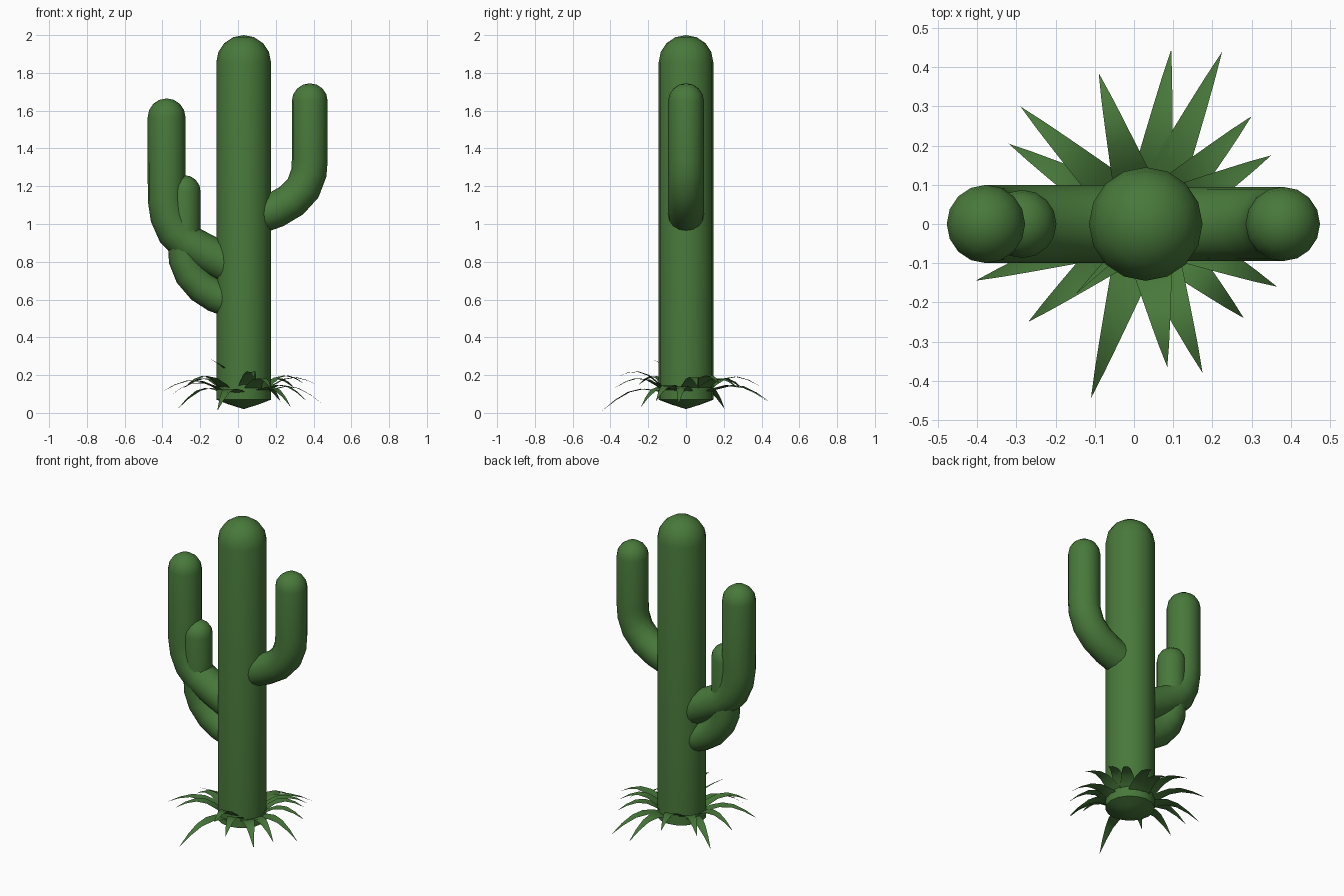
import bpy
import bmesh
from math import sin, cos, pi
from mathutils import Vector

cube = bpy.data.objects.get("Cube")
if cube:
    bpy.data.objects.remove(cube)

green = bpy.data.materials.new("cactus green")
green.use_nodes = True
colour = (0.065, 0.19, 0.043, 1)
green.diffuse_color = colour
green.node_tree.nodes["Principled BSDF"].inputs["Base Color"].default_value = colour

SIDES = 16
Y = Vector((0, 1, 0))
AXIS = Vector((0.03, 0, 0))


def finish(bm, name, angle):
    mesh = bpy.data.meshes.new(name)
    bm.to_mesh(mesh)
    bm.free()
    mesh.materials.append(green)
    obj = bpy.data.objects.new(name, mesh)
    bpy.context.collection.objects.link(obj)
    bpy.ops.object.select_all(action="DESELECT")
    obj.select_set(True)
    bpy.context.view_layer.objects.active = obj
    bpy.ops.object.shade_smooth_by_angle(angle=angle)


def stem(name, path, radius, base_depth):
    """Tube along a path in the xz plane, with a domed top and a shallow base."""
    pts = [Vector((x, 0, z)) for x, z in path]
    first = (pts[1] - pts[0]).normalized()
    last = (pts[-1] - pts[-2]).normalized()
    sections = [(pts[0] - first * base_depth * 0.5, first, radius * 0.55)]
    for i, p in enumerate(pts):
        ahead = (pts[i + 1] - p).normalized() if i + 1 < len(pts) else last
        behind = (p - pts[i - 1]).normalized() if i else first
        sections.append((p, (ahead + behind).normalized(), radius))
    for k in (1, 2, 3):
        a = k * pi / 8
        sections.append((pts[-1] + last * radius * sin(a), last, radius * cos(a)))

    bm = bmesh.new()
    rings = []
    for p, t, r in sections:
        side = Y.cross(t)
        rings.append([bm.verts.new(p + (side * cos(a) + Y * sin(a)) * r)
                      for a in (2 * pi * j / SIDES for j in range(SIDES))])
    for lo, hi in zip(rings, rings[1:]):
        for j in range(SIDES):
            k = (j + 1) % SIDES
            bm.faces.new((lo[j], lo[k], hi[k], hi[j]))
    for ring, tip in ((rings[0], pts[0] - first * base_depth),
                      (rings[-1], pts[-1] + last * radius)):
        v = bm.verts.new(tip)
        for j in range(SIDES):
            bm.faces.new((ring[j], ring[(j + 1) % SIDES], v))
    bmesh.ops.recalc_face_normals(bm, faces=bm.faces)
    finish(bm, name, 0.8)


def add_blade(bm, tip, width, root_z=0.09, arch=0.07, steps=5):
    """Thin pointed leaf arching outward from the trunk."""
    tip = Vector(tip)
    out = Vector((tip.x - AXIS.x, tip.y, 0)).normalized()
    root = AXIS + out * 0.09 + Vector((0, 0, root_z))
    across = Vector((-out.y, out.x, 0))
    rows = []
    for i in range(steps):
        t = i / steps
        mid = root.lerp(tip, t) + Vector((0, 0, arch * sin(pi * t)))
        w = width * (1 - t) ** 0.9
        rows.append([bm.verts.new(mid + across * w * s + Vector((0, 0, 0.1 * w * abs(s))))
                     for s in (-1, 0, 1)])
    for a, b in zip(rows, rows[1:]):
        for j in (0, 1):
            bm.faces.new((a[j], b[j], b[j + 1], a[j + 1]))
    end = bm.verts.new(tip)
    for j in (0, 1):
        bm.faces.new((rows[-1][j], end, rows[-1][j + 1]))


# Trunk and arms
stem("trunk", [(0.03, 0.07), (0.03, 1.855)], 0.145, 0.05)
stem("left_arm", [(0.1, 1.04), (0.2, 1.075), (0.285, 1.125), (0.345, 1.19),
                  (0.375, 1.27), (0.38, 1.34), (0.38, 1.65)], 0.095, 0.03)
stem("right_upper_arm", [(-0.06, 0.79), (-0.15, 0.835), (-0.27, 0.9), (-0.33, 0.96),
                         (-0.365, 1.04), (-0.378, 1.13), (-0.378, 1.565)], 0.1, 0.03)
stem("right_lower_arm", [(-0.05, 0.595), (-0.12, 0.62), (-0.19, 0.665), (-0.25, 0.735),
                         (-0.28, 0.81), (-0.285, 0.9), (-0.285, 1.172)], 0.087, 0.03)

# Rosette of leaves around the base
leaf_tips = [
    (0.095, 0.445, 0.05), (0.225, 0.44, 0.06), (0.30, 0.275, 0.13),
    (0.35, 0.175, 0.155), (0.43, 0.06, 0.14), (0.45, -0.04, 0.045),
    (0.365, -0.16, 0.06), (0.28, -0.24, 0.03), (0.175, -0.38, 0.13),
    (0.085, -0.365, 0.19), (-0.11, -0.445, 0.01), (-0.27, -0.25, 0.15),
    (-0.405, -0.145, 0.11), (-0.36, 0.04, 0.09), (-0.32, 0.205, 0.02),
    (-0.29, 0.30, 0.13), (-0.09, 0.385, 0.145),
]
bm = bmesh.new()
for tip in leaf_tips:
    add_blade(bm, tip, 0.055)
add_blade(bm, (-0.15, -0.18, 0.285), 0.012, 0.2, 0.01)
finish(bm, "base_leaves", 0.6)
